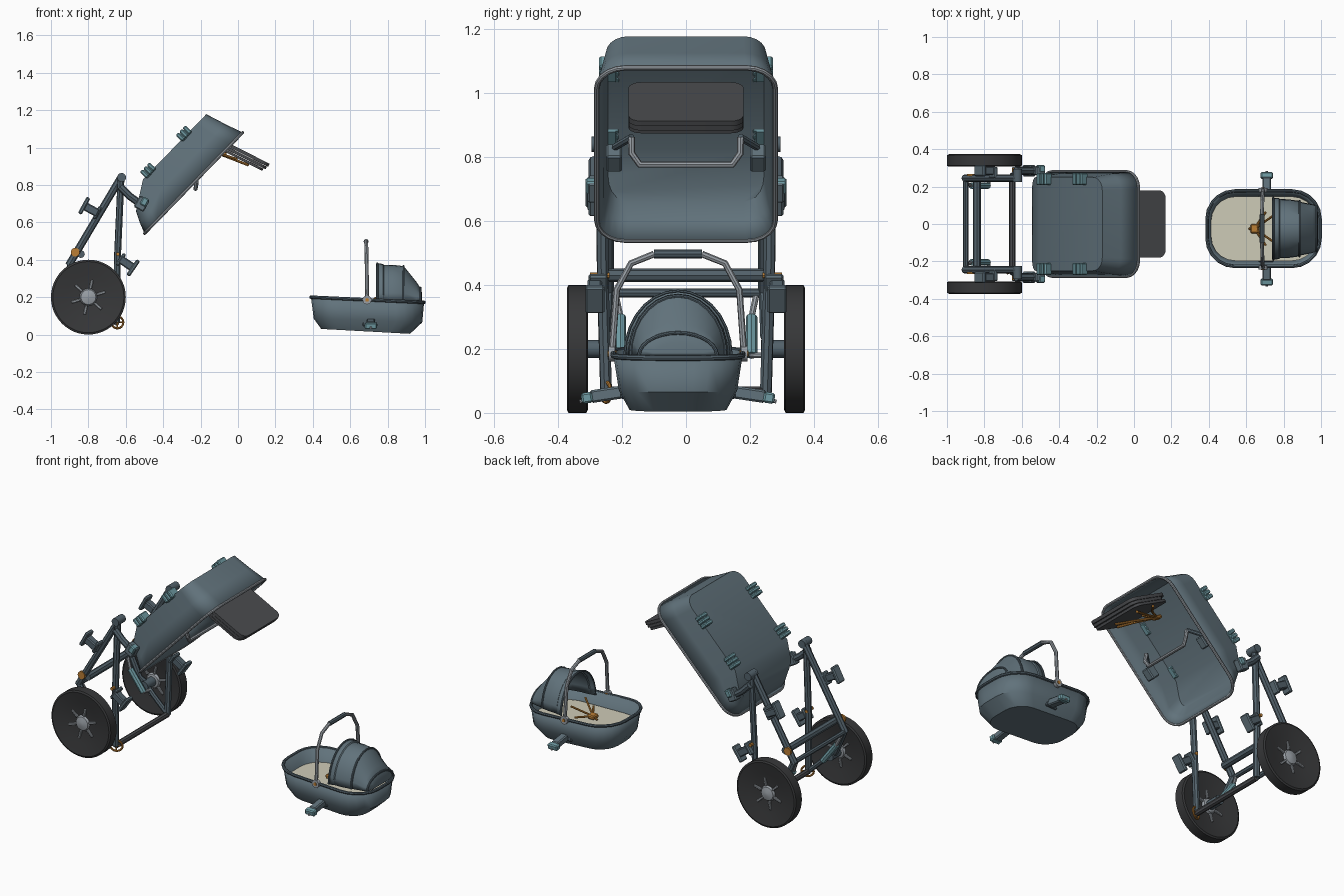
import bpy, bmesh, math
from mathutils import Vector, Matrix

if "Cube" in bpy.data.objects:
    bpy.data.objects.remove(bpy.data.objects["Cube"])


def colour(name, r, g, b):
    m = bpy.data.materials.new(name)
    m.use_nodes = True
    m.diffuse_color = (r, g, b, 1)
    bsdf = next(n for n in m.node_tree.nodes if n.type == "BSDF_PRINCIPLED")
    bsdf.inputs["Base Color"].default_value = (r, g, b, 1)
    return m


BLUE = colour("slate blue fabric", .12, .17, .2)
FRAME = colour("dark slate metal", .085, .12, .145)
DARK = colour("charcoal fabric", .068, .071, .077)
TYRE = colour("black rubber", .038, .039, .041)
TEAL = colour("teal plastic", .16, .33, .37)
STEEL = colour("light steel", .32, .35, .38)
ORANGE = colour("orange strap", .5, .21, .035)
CREAM = colour("cream mattress", .62, .6, .48)


def finish(name, mesh, *mats, smooth=True):
    ob = bpy.data.objects.new(name, mesh)
    bpy.context.collection.objects.link(ob)
    mesh.materials.clear()
    for m in mats:
        mesh.materials.append(m)
    bpy.ops.object.select_all(action="DESELECT")
    bpy.context.view_layer.objects.active = ob
    ob.select_set(True)
    if smooth:
        bpy.ops.object.shade_smooth_by_angle(angle=math.radians(35))
    return ob


def tube(name, pts, r, mat, closed=False):
    cu = bpy.data.curves.new(name, "CURVE")
    cu.dimensions = "3D"
    sp = cu.splines.new("POLY")
    sp.points.add(len(pts) - 1)
    for p, co in zip(sp.points, pts):
        p.co = (*co, 1)
    sp.use_cyclic_u = closed
    cu.bevel_depth, cu.bevel_resolution, cu.use_fill_caps = r, 2, True
    tmp = bpy.data.objects.new(name + "_path", cu)
    mesh = bpy.data.meshes.new_from_object(tmp)
    bpy.data.objects.remove(tmp)
    return finish(name, mesh, mat)


def box(name, centre, size, mat, tilt=0, bevel=.006, roll=0):
    bm = bmesh.new()
    rot = Matrix.Rotation(tilt, 4, "Y") @ Matrix.Rotation(roll, 4, "X")
    bmesh.ops.create_cube(bm, size=1, matrix=Matrix.Translation(centre) @ rot @ Matrix.Diagonal((*size, 1)))
    bmesh.ops.bevel(bm, geom=bm.edges[:], offset=bevel, segments=1, affect="EDGES")
    mesh = bpy.data.meshes.new(name)
    bm.to_mesh(mesh)
    return finish(name, mesh, mat, smooth=False)


def loft(name, rings, *mats, closed=True, cap0=False, cap1=False, split=None, thick=0):
    bm = bmesh.new()
    rows = [[bm.verts.new(p) for p in ring] for ring in rings]
    n = len(rows[0])
    for a, b in zip(rows, rows[1:]):
        for i in range(n if closed else n - 1):
            j = (i + 1) % n
            bm.faces.new((a[i], a[j], b[j], b[i]))
    caps = ([rows[0]] if cap0 else []) + ([rows[-1]] if cap1 else [])
    for row in caps:
        f = bm.faces.new(row)
        f.material_index = len(mats) - 1
        if split:
            bmesh.ops.connect_verts(bm, verts=[row[k] for k in split])
    bmesh.ops.recalc_face_normals(bm, faces=bm.faces)
    mesh = bpy.data.meshes.new(name)
    bm.to_mesh(mesh)
    ob = finish(name, mesh, *mats)
    if thick:
        mod = ob.modifiers.new("thickness", "SOLIDIFY")
        mod.thickness = thick
    return ob


def rounded(u0, u1, w, r, seg=5, mid=None):
    """Rounded rectangle in (u, y), with an optional extra point on each long side."""
    pts = []
    for q, (cu, cy) in enumerate(((u1 - r, w - r), (u0 + r, w - r), (u0 + r, r - w), (u1 - r, r - w))):
        for k in range(seg + 1):
            a = math.pi / 2 * (q + k / seg)
            pts.append((cu + r * math.cos(a), cy + r * math.sin(a)))
        if mid is not None and q in (0, 2):
            pts.append((mid, w if q == 0 else -w))
    return pts


def tilted(ox, oz, angle):
    """Map (u along slope, y, n off slope) to space."""
    c, s = math.cos(angle), math.sin(angle)
    return lambda u, y, n: Vector((ox + u * c - n * s, y, oz + u * s + n * c))


def lathe(name, profile, y, mat, sides=48, centre=(-.8, .2)):
    rings = [[(centre[0] + r * math.cos(a), y + d, centre[1] + r * math.sin(a))
              for a in (math.tau * k / sides for k in range(sides))] for r, d in profile]
    return loft(name, rings, mat, cap0=True, cap1=True)


# Seat shell: open tapered tray, with a bent back panel
S = tilted(-.5, .54, math.radians(45.8))


def back_depth(u):
    return min(.208, .116 + (u - .054) * .62)


rim = [S(u, y, 0) for u, y in rounded(0, .753, .28, .09, mid=.25)]
middle = [S(u, y, .06 if u < .2 else .1) for u, y in rounded(.025, .72, .267, .085, mid=.225)]
back = [S(u, y, back_depth(u)) for u, y in rounded(.054, .688, .25, .07, mid=.202)]
loft("seat_shell", [rim, middle, back], BLUE, DARK, cap1=True, split=(6, 19), thick=.01)
tube("seat_rim", rim, .008, STEEL, closed=True)

# Headrest slab that sticks out of the shell
H = tilted(-.08, 1.015, math.radians(-27))
for name, u0, u1, n0, n1 in (("headrest_top", 0, .268, .004, .022), ("headrest_middle", .02, .262, -.014, .002),
                             ("headrest_lower", 0, .25, -.03, -.016)):
    plan = rounded(u0, u1, .18, .04)
    loft(name, [[H(u, y, n) for u, y in plan] for n in (n0, n1)], DARK, cap0=True, cap1=True)

# Seat harness and bumper bar
for y, u in ((-.15, .1), (-.09, .17), (0, .04), (.09, .17), (.15, .1)):
    tube("seat_strap", [H(-.06, 0, -.06), H(u * .4, y * .5, -.046), H(u, y, -.036)], .007, ORANGE)
box("seat_buckle", H(-.06, 0, -.06), (.05, .04, .02), ORANGE, tilt=.47)
tube("bumper_bar", [S(.42, -.17, .03), S(.39, -.17, -.01), S(.36, -.145, -.03), S(.36, .145, -.03),
                    S(.39, .17, -.01), S(.42, .17, .03)], .011, STEEL)
for s in (-1, 1):
    tube("bumper_arm", [S(.42, s * .17, .03), S(.36, s * .22, .05), S(.32, s * .22, .06)], .012, FRAME)
    box("bumper_hinge", S(.32, s * .225, .04), (.07, .05, .06), BLUE, tilt=-.8)
    # Ribbed clips on the back of the shell
    for u in (.255, .53):
        for k in range(3):
            box("shell_clip", S(u - .026 + .026 * k, s * .24, .222), (.023, .065, .05), TEAL, tilt=-.8)
        box("shell_clip_core", S(u, s * .24, .215), (.07, .05, .04), TEAL, tilt=-.8)

# Wheels, legs and joints, once for each side
for s in (-1, 1):
    y = s * .34
    lathe("wheel", [(.05, -.01), (.12, -.02), (.19, -.033), (.2, -.028), (.2, .028), (.19, .033),
                    (.12, .02), (.05, .01)], y, TYRE)
    lathe("wheel_hub", [(.012, -.03), (.04, -.022), (.052, 0), (.04, .022), (.012, .03)], y, STEEL, 16)
    for k in range(6):
        a = math.tau * k / 6 + .3
        p = Vector((-.8 + .07 * math.cos(a), y, .2 + .07 * math.sin(a)))
        box("hub_spoke", p, (.05, .045, .014), STEEL, tilt=-a, bevel=.003)
    lathe("axle", [(.028, -.05), (.028, .05)], s * .285, FRAME, 12)
    tube("rear_leg", [(-.62, s * .245, .85), (-.905, s * .245, .37)], .02, FRAME)
    tube("front_leg", [(-.625, s * .265, .85), (-.645, s * .26, .4), (-.65, s * .25, .065)], .019, FRAME)
    tube("front_leg_sleeve", [(-.643, s * .26, .35), (-.649, s * .25, .1)], .013, STEEL)
    tube("swing_arm", [(-.9, s * .245, .38), (-.84, s * .25, .24), (-.8, s * .27, .2)], .018, FRAME)
    tube("lower_arm", [(-.65, s * .25, .065), (-.74, s * .25, .15), (-.8, s * .26, .2)], .015, FRAME)
    tube("spring", [(-.87, s * .205, .3), (-.78, s * .205, .18)], .018, TEAL)
    tube("spring_rod", [(-.9, s * .22, .37), (-.87, s * .205, .3), (-.78, s * .205, .18), (-.77, s * .25, .18)],
         .01, STEEL)
    lathe("top_joint", [(.024, -.035), (.024, .035)], s * .26, FRAME, 12, (-.622, .84))
    # Link that carries the seat shell
    tube("seat_link", [(-.63, s * .285, .79), (-.58, s * .285, .74), (-.51, s * .285, .69)], .02, FRAME)
    box("link_socket", (-.515, s * .285, .7), (.06, .045, .07), BLUE, tilt=.5)
    box("link_button", (-.5, s * .295, .71), (.035, .04, .045), TEAL, tilt=.5)
    # Folding brackets on both legs
    for name, x, z, tilt, d in (("rear_bracket", -.77, .66, .5, -1), ("front_bracket", -.61, .39, .6, 1)):
        B = tilted(x, z, -tilt)
        box(name + "_arm", B(d * .02, s * .285, 0), (.09, .045, .045), FRAME, tilt=tilt)
        box(name + "_plate", B(d * .06, s * .285, 0), (.022, .06, .1), BLUE, tilt=tilt)
        box(name + "_base", B(-d * .02, s * .275, 0), (.02, .06, .075), BLUE, tilt=tilt)
    lathe("leg_collar", [(.024, -.006), (.024, .006)], s * .262, ORANGE, 12, (-.87, .44))
    lathe("leg_pin", [(.01, -.03), (.01, .03)], s * .27, ORANGE, 8, (-.642, .43))

# Cross bars between the two sides
for name, x, z, r, mat in (("upper_cross_bar", -.84, .43, .021, FRAME), ("rear_cross_bar", -.9, .375, .014, FRAME),
                           ("foot_bar", -.65, .065, .017, DARK)):
    tube(name, [(x, -.25, z), (x, .25, z)], r, mat)

# Ring-shaped brake pedal
ring = [Vector((-.645 + .032 * math.cos(a), -.25 + .014 * math.cos(a), .065 + .032 * math.sin(a)))
        for a in (math.tau * k / 16 for k in range(16))]
tube("brake_ring", ring, .006, ORANGE, closed=True)
for k in range(4):
    tube("brake_spoke", [ring[k * 4], Vector((-.645, -.25, .065))], .004, ORANGE)

# Carrycot body
CY = -.025


def cot_ring(x0, x1, w, r, z0, z1):
    return [(u, CY + v, z0 + (z1 - z0) * (u - x0) / (x1 - x0)) for u, v in rounded(x0, x1, w, r, mid=.69)]


cot_rim = cot_ring(.39, .995, .202, .15, .2, .172)
loft("carrycot", [cot_rim, cot_ring(.405, .985, .185, .14, .085, .065), cot_ring(.445, .92, .152, .11, .03, .004)],
     BLUE, cap1=True, thick=.01)
tube("carrycot_rim", cot_rim, .009, FRAME, closed=True)
mattress = cot_ring(.412, .975, .172, .13, .12, .11)
loft("mattress", [[(x, y, z - .03) for x, y, z in mattress], mattress], CREAM, cap0=True, cap1=True)

# Carrycot hood: pleated arches closing towards the back
arches = ((.745, .165, .2), (.775, .163, .198), (.78, .158, .192), (.825, .157, .193), (.885, .148, .186),
          (.895, .142, .175), (.955, .13, .1), (.975, .122, .07), (.985, .08, .04))
hood = [[(x, CY + w * math.cos(a), .18 + h * math.sin(a)) for a in (math.pi * k / 14 for k in range(15))]
        for x, w, h in arches]
loft("hood", hood, BLUE, closed=False, cap1=True, thick=.006)
for k in (0, 4, 7):
    tube("hood_hoop", hood[k], .006, FRAME)

# Carrycot handle, its pivots and the side adaptors
for s in (-1, 1):
    tube("handle_side", [(.69, CY + s * .207, .18), (.688, CY + s * .192, .385), (.686, CY + s * .147, .468),
                         (.685, CY + s * .075, .497)], .0105, STEEL)
    lathe("handle_pivot", [(.024, -.01), (.024, .01)], CY + s * .207, STEEL, 12, (.69, .185))
    lathe("pivot_pin", [(.01, -.014), (.01, .014)], CY + s * .207, ORANGE, 8, (.69, .185))
    box("adaptor_arm", (.71, CY + s * .21, .06), (.045, .13, .04), BLUE, roll=-s * .15)
    box("adaptor_end", (.71, CY + s * .285, .047), (.065, .035, .034), TEAL, roll=-s * .15)
    box("adaptor_shoulder", (.705, CY + s * .165, .068), (.08, .03, .05), FRAME)
    tube("adaptor_pin", [(.71, CY + s * .29, .04), (.71, CY + s * .308, .035)], .006, STEEL)
tube("handle_grip", [(.685, CY - .075, .497), (.685, CY + .075, .497)], .0135, FRAME)

# Carrycot harness
box("cot_buckle", (.645, CY, .14), (.045, .05, .025), ORANGE)
for dx, dy, z in ((.1, .07, .2), (.1, -.07, .2), (.06, .09, .15), (.06, -.09, .15), (-.03, 0, .125)):
    tube("cot_strap", [(.645, CY, .14), (.645 + dx, CY + dy, z)], .006, ORANGE)
